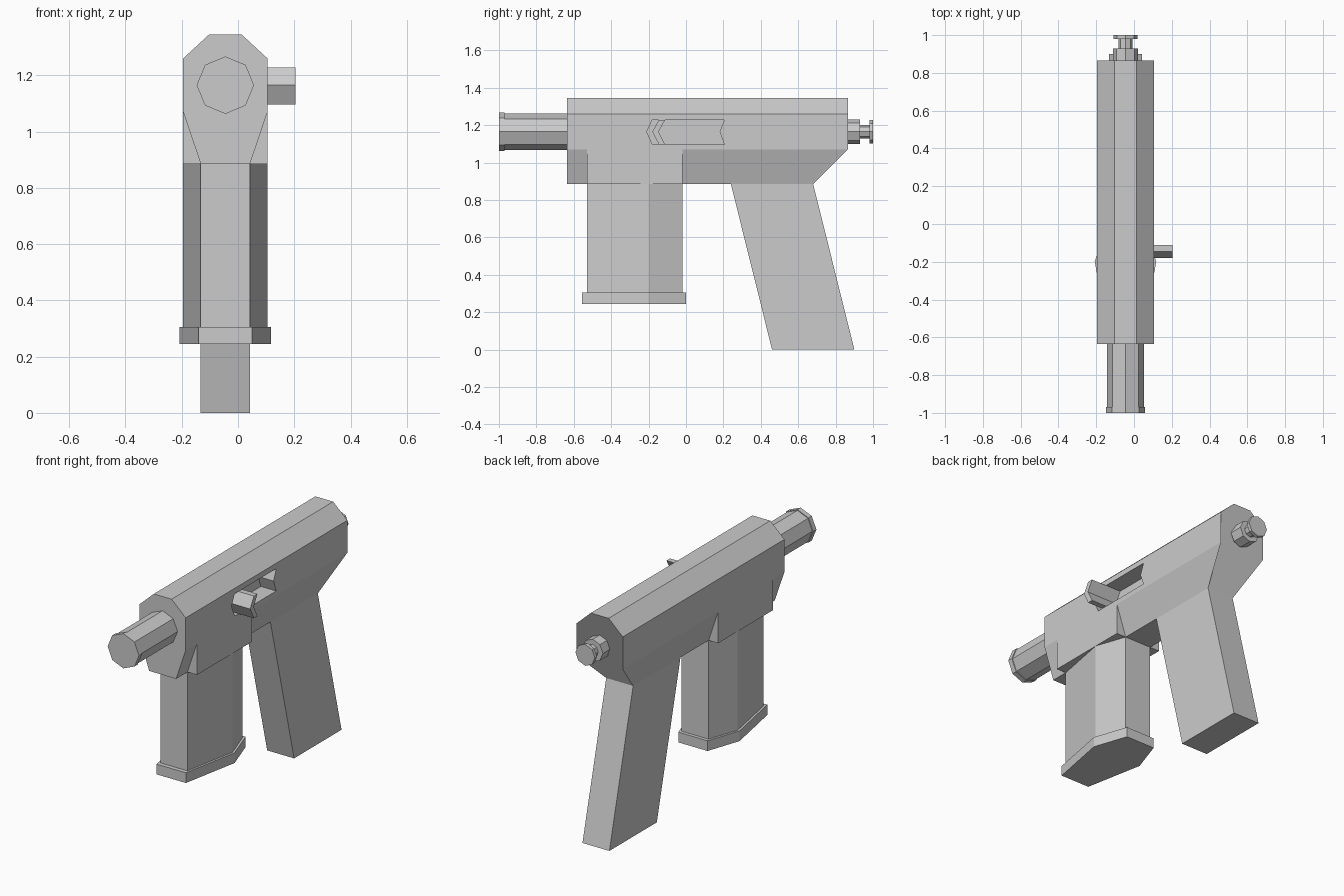
import bpy
import bmesh
import math

if "Cube" in bpy.data.objects:
    bpy.data.objects.remove(bpy.data.objects["Cube"], do_unlink=True)

CX = -0.045      # centre line of the body
BORE = 1.165     # height of the barrel axis
WIDE, SLIM = 0.15, 0.0875
BELLY, WAIST = 0.885, 1.07

metal = bpy.data.materials.new("plain grey")
metal.use_nodes = True
GREY = (0.6, 0.6, 0.6, 1)
metal.diffuse_color = GREY
metal.node_tree.nodes["Principled BSDF"].inputs["Base Color"].default_value = GREY


def loft(name, rings):
    """Closed solid through rings of equal point count."""
    bm = bmesh.new()
    loops = [[bm.verts.new(p) for p in ring] for ring in rings]
    n = len(loops[0])
    for a, b in zip(loops, loops[1:]):
        for i in range(n):
            j = (i + 1) % n
            bm.faces.new((a[i], a[j], b[j], b[i]))
    bm.faces.new(loops[0])
    bm.faces.new(loops[-1])
    bmesh.ops.recalc_face_normals(bm, faces=bm.faces)
    mesh = bpy.data.meshes.new(name)
    bm.to_mesh(mesh)
    bm.free()
    mesh.materials.append(metal)
    obj = bpy.data.objects.new(name, mesh)
    bpy.context.collection.objects.link(obj)
    return obj


def side_prism(name, yz, x0, x1):
    return loft(name, [[(x, y, z) for y, z in yz] for x in (x0, x1)])


def plan_prism(name, xy, z0, z1):
    return loft(name, [[(CX + x, y, z) for x, y in xy] for z in (z0, z1)])


def turned(name, sections):
    """Eight-sided part around the bore from (y, radius) sections."""
    angles = [math.radians(45 * i) for i in range(8)]
    return loft(name, [[(CX + r * math.cos(a), y, BORE + r * math.sin(a))
                        for a in angles] for y, r in sections])


def hexagon(front, middle, back, slim, wide):
    right = [(slim, front), (wide, middle), (slim, back)]
    return right + [(-x, y) for x, y in reversed(right)]


# Receiver: chamfered top, tapered belly, sloping rear underside
half = [(SLIM, BELLY), (WIDE, WAIST), (WIDE, 1.26), (0.058, 1.345)]
outline = half + [(-x, z) for x, z in reversed(half)]
receiver = loft("receiver", [
    [(CX + x, -0.635, z) for x, z in outline],
    [(CX + x, 0.68 if z == BELLY else 0.865, z) for x, z in outline]])

# Bolt slot cut into the left side of the receiver
low, high = 1.097, 1.228
slot_floor = CX + 0.05
cutter = side_prism("slot_cutter", [
    (-0.18, high), (-0.21, BORE), (-0.18, low),
    (0.205, low), (0.18, BORE), (0.205, high)], slot_floor, 0.3)
cutter.hide_render = True
cut = receiver.modifiers.new("bolt_slot", "BOOLEAN")
cut.operation = "DIFFERENCE"
cut.solver = "EXACT"
cut.object = cutter
bpy.context.view_layer.objects.active = receiver
bpy.ops.object.modifier_apply(modifier=cut.name)
bpy.data.objects.remove(cutter, do_unlink=True)

# Chevron charging handle standing out of the slot
side_prism("charging_handle", [
    (-0.145, high), (-0.18, BORE), (-0.145, low),
    (-0.112, low), (-0.147, BORE), (-0.112, high)], slot_floor - 0.01, 0.205)

# Magazine well, magazine and base plate
plan_prism("magazine_well", [(-WIDE, -0.53), (WIDE, -0.53),
                             (WIDE, -0.02), (-WIDE, -0.02)], BELLY, WAIST)
plan_prism("magazine", hexagon(-0.53, -0.2, -0.02, SLIM, WIDE), 0.3, 0.9)
plan_prism("magazine_base", hexagon(-0.555, -0.2, 0.0, 0.095, 0.163), 0.245, 0.305)

# Raked grip
side_prism("grip", [(0.46, 0), (0.90, 0), (0.68, BELLY), (0.24, BELLY)],
           CX - SLIM, CX + SLIM)

# Barrel with muzzle ring, and stepped rear knob
turned("barrel", [(-1.0, 0.102), (-0.97, 0.102), (-0.97, 0.097), (-0.6, 0.097)])
turned("rear_knob", [(0.85, 0.066), (0.93, 0.066), (0.93, 0.037),
                     (0.98, 0.037), (0.98, 0.063), (1.0, 0.063)])
